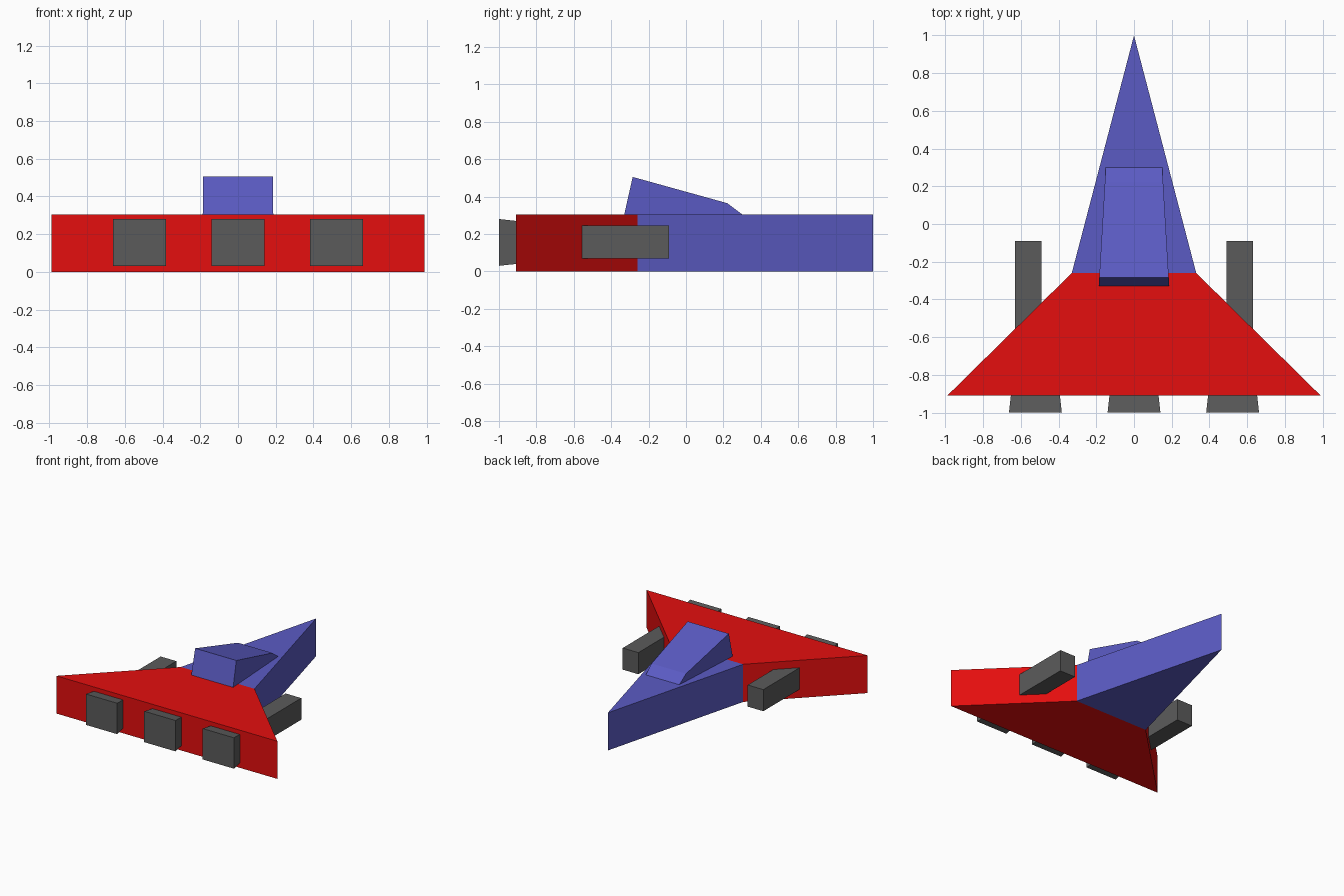
import bpy, bmesh

if "Cube" in bpy.data.objects:
    bpy.data.objects.remove(bpy.data.objects["Cube"])


def material(name, rgb):
    m = bpy.data.materials.new(name)
    m.diffuse_color = (*rgb, 1.0)
    m.use_nodes = True
    m.node_tree.nodes["Principled BSDF"].inputs["Base Color"].default_value = m.diffuse_color
    return m


RED = material("red", (0.78, 0.0045, 0.0045))
BLUE = material("blue", (0.105, 0.105, 0.55))
GREY = material("dark grey", (0.105, 0.105, 0.105))


def loft(name, start, end, mat):
    """Flat-faced solid joining two matching outlines."""
    bm = bmesh.new()
    a = [bm.verts.new(p) for p in start]
    b = [bm.verts.new(p) for p in end]
    n = len(a)
    bm.faces.new(a)
    bm.faces.new(b[::-1])
    for i in range(n):
        j = (i + 1) % n
        bm.faces.new((a[i], b[i], b[j], a[j]))
    bmesh.ops.recalc_face_normals(bm, faces=bm.faces)
    mesh = bpy.data.meshes.new(name)
    bm.to_mesh(mesh)
    bm.free()
    mesh.materials.append(mat)
    obj = bpy.data.objects.new(name, mesh)
    bpy.context.collection.objects.link(obj)
    return obj


def slab(name, outline, z0, z1, mat):
    return loft(name, [(x, y, z0) for x, y in outline],
                [(x, y, z1) for x, y in outline], mat)


def rect(cx, y, half, z0, z1):
    return [(cx - half, y, z0), (cx + half, y, z0),
            (cx + half, y, z1), (cx - half, y, z1)]


# Hull: pointed nose and swept wing
H = 0.305
slab("nose", [(0, 1), (-0.33, -0.26), (0.33, -0.26)], 0, H, BLUE)
slab("wing", [(-0.33, -0.26), (-0.99, -0.91), (0.99, -0.91), (0.33, -0.26)],
     0, H, RED)

# Cockpit: side profile (y, z), slightly narrower towards the nose
profile = [(-0.33, H), (-0.285, 0.505), (0.22, 0.365), (0.30, H)]


def side(s):
    return [(s * (0.187 - 0.037 * (y + 0.33) / 0.63), y, z) for y, z in profile]


loft("cockpit", side(-1), side(1), BLUE)

# Guns on the wing's leading edges
for label, s in (("left", -1), ("right", 1)):
    loft(label + "_gun", rect(s * 0.56, -0.65, 0.07, 0.07, 0.245),
         rect(s * 0.56, -0.09, 0.07, 0.07, 0.245), GREY)

# Flared engine nozzles at the rear
for label, x in (("left", -0.523), ("middle", 0), ("right", 0.523)):
    loft(label + "_engine", rect(x, -1.0, 0.14, 0.03, 0.28),
         rect(x, -0.88, 0.127, 0.043, 0.267), GREY)
